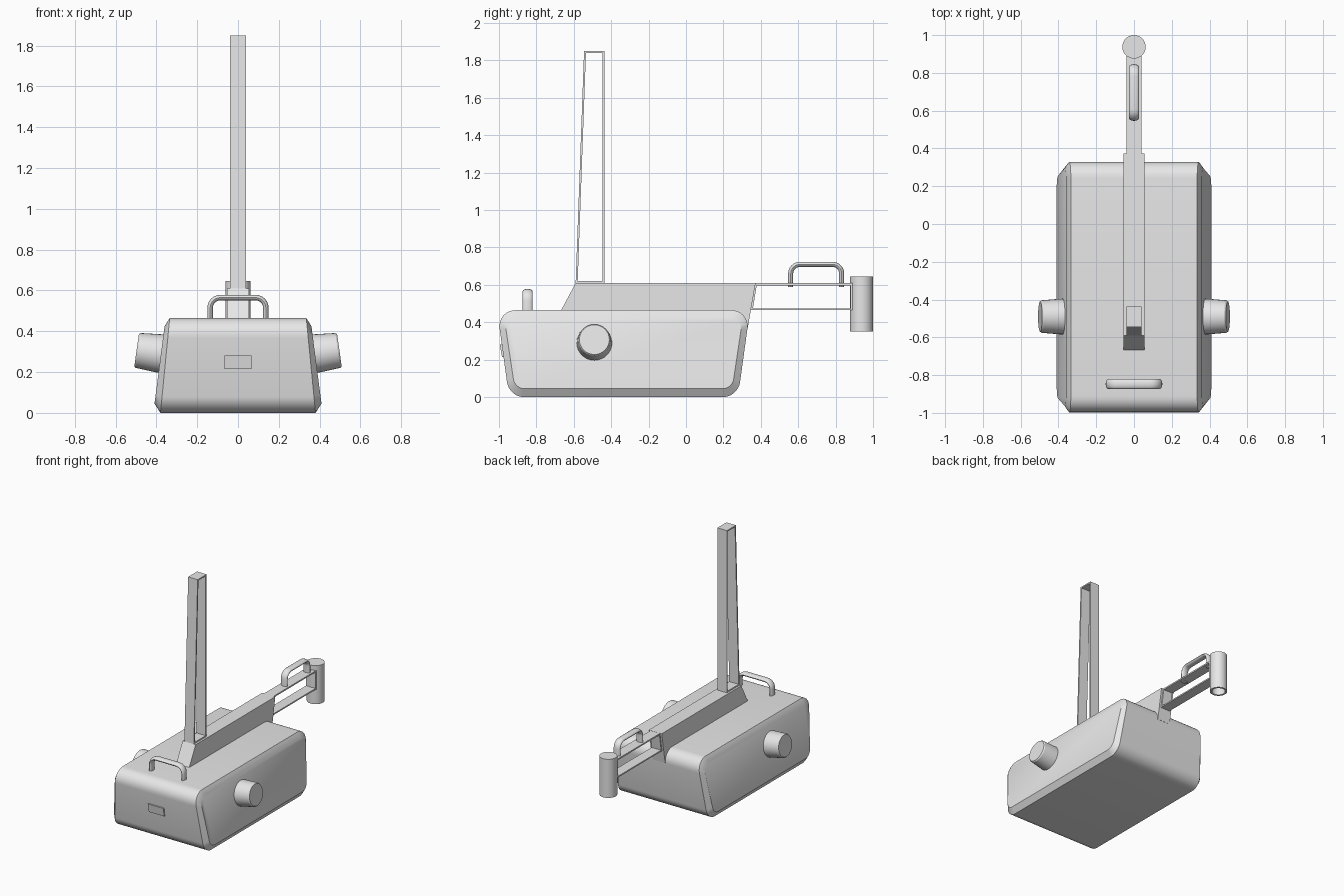
import bpy, bmesh
from math import sin, cos, pi, radians
from mathutils import Vector

cube = bpy.data.objects.get("Cube")
if cube:
    bpy.data.objects.remove(cube, do_unlink=True)

grey = bpy.data.materials.new("plain grey")
grey.use_nodes = True
grey.diffuse_color = (0.8, 0.8, 0.8, 1)
grey.node_tree.nodes["Principled BSDF"].inputs["Base Color"].default_value = (0.8, 0.8, 0.8, 1)


def loft(name, rings, cyclic=False, angle=30):
    """Skin a series of equal point rings; cap the ends unless cyclic."""
    bm = bmesh.new()
    loops = [[bm.verts.new(p) for p in ring] for ring in rings]
    n = len(loops[0])
    pairs = list(zip(loops, loops[1:]))
    if cyclic:
        pairs.append((loops[-1], loops[0]))
    else:
        bm.faces.new(loops[0])
        bm.faces.new(loops[-1])
    for a, b in pairs:
        for i in range(n):
            j = (i + 1) % n
            bm.faces.new((a[i], a[j], b[j], b[i]))
    bmesh.ops.recalc_face_normals(bm, faces=bm.faces[:])
    mesh = bpy.data.meshes.new(name)
    bm.to_mesh(mesh)
    bm.free()
    mesh.materials.append(grey)
    obj = bpy.data.objects.new(name, mesh)
    bpy.context.collection.objects.link(obj)
    bpy.ops.object.select_all(action='DESELECT')
    obj.select_set(True)
    bpy.context.view_layer.objects.active = obj
    bpy.ops.object.shade_smooth_by_angle(angle=radians(angle))
    return obj


def rounded(corners, steps=8):
    """Round each (y, z, radius) corner of a polygon with a soft curve."""
    pts = [Vector(c[:2]) for c in corners]
    out = []
    for i, p in enumerate(pts):
        r = corners[i][2]
        a = p + (pts[i - 1] - p).normalized() * r
        b = p + (pts[(i + 1) % len(pts)] - p).normalized() * r
        for k in range(steps + 1):
            t = k / steps
            # conic weight gives a near circular arc
            w0, w1, w2 = (1 - t) ** 2, 1.41 * t * (1 - t), t * t
            out.append((a * w0 + p * w1 + b * w2) / (w0 + w1 + w2))
    return out


def slab(name, profile, half):
    """Extrude a side profile across the width."""
    return loft(name, [[(x, y, z) for y, z in profile] for x in (-half, half)])


def frame(name, outer, inner, half):
    """Thin walled loop, open at both sides."""
    rings = [(outer, half), (outer, -half), (inner, -half), (inner, half)]
    return loft(name, [[(x, y, z) for y, z in p] for p, x in rings], cyclic=True)


def handle(name, centre, direction, span, height):
    """Flattened bar bent into a rounded staple."""
    along, up = Vector(direction), Vector((0, 0, 1))
    across = along.cross(up)
    r, path = 0.05, []
    h = span / 2
    path.append((-h, -0.02, pi))
    for side in (-1, 1):
        for k in range(7):
            t = k / 6 * pi / 2
            a = pi - t if side < 0 else pi / 2 - t
            path.append((side * (h - r) + r * cos(a), height - r + r * sin(a), a))
    path.append((h, -0.02, 0))
    rings = []
    for s, z, a in path:
        normal = along * cos(a) + up * sin(a)
        mid = Vector(centre) + along * s + up * z
        rings.append([mid + normal * 0.0135 * cos(q) + across * 0.027 * sin(q)
                      for q in (2 * pi * i / 16 for i in range(16))])
    return loft(name, rings, angle=40)


# Main body: rounded side profile, tapered sides with chamfered rims
rim = rounded([(-1.01, 0.465, 0.1), (0.342, 0.465, 0.1), (0.278, 0, 0.08), (-0.946, 0, 0.08)])
face = rounded([(-0.972, 0.425, 0.065), (0.304, 0.425, 0.065), (0.247, 0.045, 0.05), (-0.915, 0.045, 0.05)])
rings = []
for side, profile in ((1, face), (1, rim), (-1, rim), (-1, face)):
    base, slope = (0.415, 0.13) if profile is face else (0.38, 0.098)
    rings.append([(side * (base - slope * z), y, z) for y, z in profile])
loft("body", rings)

# Raised spine along the top, wrapping over the rear edge
slab("spine", [(-0.67, 0.46), (-0.59, 0.61), (0.372, 0.61), (0.33, 0.37), (0.2, 0.37), (0.2, 0.44)], 0.055)

# Tall open tower
frame("tower",
      [(-0.59, 0.61), (-0.545, 1.85), (-0.437, 1.85), (-0.437, 0.61)],
      [(-0.579, 0.621), (-0.535, 1.84), (-0.447, 1.84), (-0.447, 0.621)], 0.04)

# Open tail boom
frame("tail_boom",
      [(0.362, 0.609), (0.89, 0.609), (0.89, 0.465), (0.34, 0.465)],
      [(0.378, 0.598), (0.88, 0.598), (0.88, 0.475), (0.358, 0.475)], 0.04)


def circle(r, z, n=32):
    return [(r * cos(2 * pi * i / n), 0.938 + r * sin(2 * pi * i / n), z) for i in range(n)]


# Tail cylinder, hollow from below
loft("tail_cylinder", [circle(0.048, 0.6), circle(0.048, 0.35), circle(0.062, 0.35), circle(0.062, 0.645)])

# Side knobs standing square to the sloping sides
for side, label in ((1, "left"), (-1, "right")):
    axis = Vector((side, 0, 0.14)).normalized()
    up = Vector((-side * 0.14, 0, 1)).normalized()
    rings = []
    for d, r in ((-0.03, 0.095), (0.01, 0.094), (0.108, 0.086), (0.116, 0.08)):
        mid = Vector((side * 0.382, -0.49, 0.291)) + axis * d
        rings.append([mid + up * r * cos(2 * pi * i / 32) + Vector((0, r * sin(2 * pi * i / 32), 0))
                      for i in range(32)])
    loft(label + "_knob", rings)

# Carrying handles
handle("front_handle", (0, -0.847, 0.465), (1, 0, 0), 0.273, 0.1)
handle("tail_handle", (0, 0.696, 0.61), (0, 1, 0), 0.273, 0.1)

# Thin plate on the front
slab("front_plate", [(-0.97, 0.215), (-0.984, 0.215), (-0.995, 0.28), (-0.98, 0.28)], 0.065)
